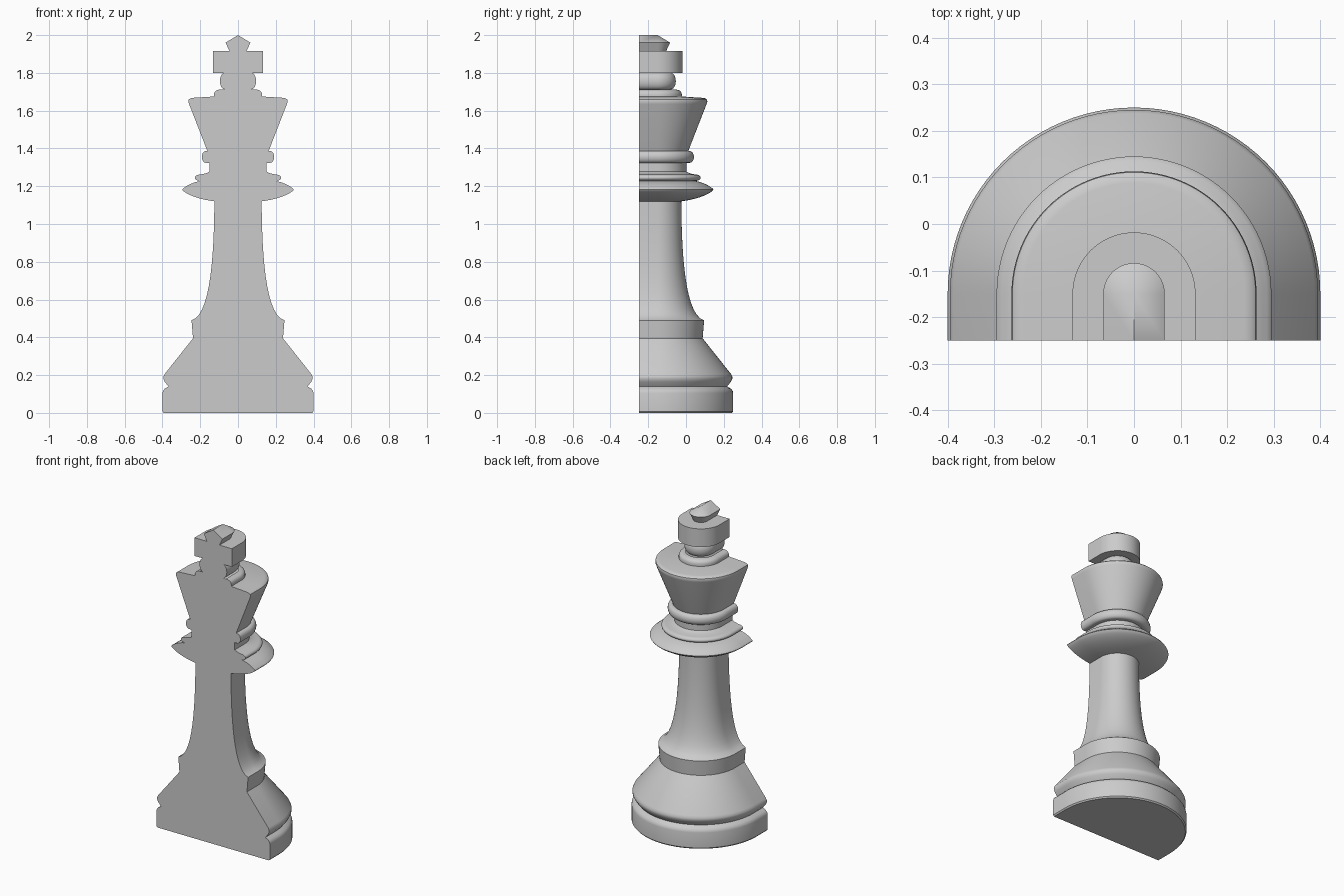
import bpy
import bmesh
import math

if "Cube" in bpy.data.objects:
    bpy.data.objects.remove(bpy.data.objects["Cube"], do_unlink=True)

FRONT = -0.25    # flat cut face
AXIS = -0.15     # centre line of the rounded back
SEGMENTS = 48

grey = bpy.data.materials.new("plain grey")
grey.use_nodes = True
grey.diffuse_color = (0.6, 0.6, 0.6, 1)
grey.node_tree.nodes["Principled BSDF"].inputs["Base Color"].default_value = (0.6, 0.6, 0.6, 1)


def bead(z0, z1, inner, outer, steps=10):
    """Half-ellipse bulge between two heights."""
    points = []
    for i in range(steps + 1):
        a = math.pi * i / steps
        points.append((inner + (outer - inner) * math.sin(a),
                       (z0 + z1) / 2 - (z1 - z0) / 2 * math.cos(a)))
    return points


def curve(p0, p1, p2, p3, steps=14):
    """Cubic curve through (radius, height) handles."""
    points = []
    for i in range(steps + 1):
        t = i / steps
        s = 1 - t
        w = (s ** 3, 3 * s * s * t, 3 * s * t * t, t ** 3)
        points.append(tuple(sum(k * p[n] for k, p in zip(w, (p0, p1, p2, p3)))
                            for n in (0, 1)))
    return points


def half_turned(name, profile, close_bottom=False):
    """Half turning with straight sides running forward to a flat front."""
    bm = bmesh.new()
    rows = []
    for r, z in profile:
        ring = [(r, FRONT)]
        for i in range(SEGMENTS + 1):
            a = math.pi * i / SEGMENTS
            ring.append((r * math.cos(a), AXIS + r * math.sin(a)))
        ring.append((-r, FRONT))
        rows.append([bm.verts.new((x, y, z)) for x, y in ring])
    for low, high in zip(rows, rows[1:]):
        for j in range(len(low) - 1):
            bm.faces.new((low[j], low[j + 1], high[j + 1], high[j]))
    # Flat front outline
    bm.faces.new([row[0] for row in rows] + [row[-1] for row in reversed(rows)])
    if close_bottom:
        bm.faces.new(list(reversed(rows[0])))
    bmesh.ops.remove_doubles(bm, verts=bm.verts, dist=0.00001)
    mesh = bpy.data.meshes.new(name)
    bm.to_mesh(mesh)
    bm.free()
    mesh.materials.append(grey)
    obj = bpy.data.objects.new(name, mesh)
    bpy.context.collection.objects.link(obj)
    bpy.ops.object.select_all(action='DESELECT')
    obj.select_set(True)
    bpy.context.view_layer.objects.active = obj
    bpy.ops.object.shade_smooth_by_angle(angle=math.radians(30))


# Foot and sloping base
half_turned("foot", [(0.393, 0), (0.4, 0.008), (0.4, 0.105), (0.397, 0.117),
                     (0.388, 0.128), (0.368, 0.14)], close_bottom=True)
half_turned("sloping_base", [(0.368, 0.14), (0.388, 0.165), (0.395, 0.18),
                             (0.395, 0.192), (0.388, 0.206), (0.238, 0.395)])
half_turned("base_collar", [(0.238, 0.395), (0.246, 0.49)])

# Flared shaft
half_turned("shaft", curve((0.246, 0.49), (0.14, 0.52), (0.127, 0.87), (0.125, 1.12)))

# Wide disc and the mouldings above it
half_turned("wide_disc",
            curve((0.125, 1.12), (0.2, 1.13), (0.26, 1.15), (0.291, 1.176), 8)
            + [(0.295, 1.182), (0.291, 1.188)]
            + curve((0.285, 1.192), (0.27, 1.205), (0.24, 1.22), (0.2, 1.228), 6))
half_turned("disc_moulding", bead(1.228, 1.262, 0.2, 0.228)
            + [(0.18, 1.266), (0.165, 1.27), (0.152, 1.277)])
half_turned("neck", [(0.152, 1.277), (0.152, 1.324)])
half_turned("neck_ring", [(0.152, 1.324)] + bead(1.324, 1.386, 0.17, 0.192)
            + [(0.162, 1.386)])

# Flared crown and the button on top of it
half_turned("crown", [(0.162, 1.386), (0.259, 1.635), (0.263, 1.648), (0.261, 1.658),
                      (0.253, 1.665), (0.238, 1.668), (0.128, 1.675)])
half_turned("crown_step", curve((0.128, 1.675), (0.13, 1.705), (0.115, 1.71), (0.09, 1.713), 8))
half_turned("crown_ball", bead(1.713, 1.8, 0.07, 0.096, 14))

# Block and pointed finial
half_turned("top_block", [(0.07, 1.8), (0.132, 1.8), (0.132, 1.916), (0.045, 1.916)])
half_turned("finial", [(0.045, 1.916), (0.066, 1.96), (0, 2.0)])
